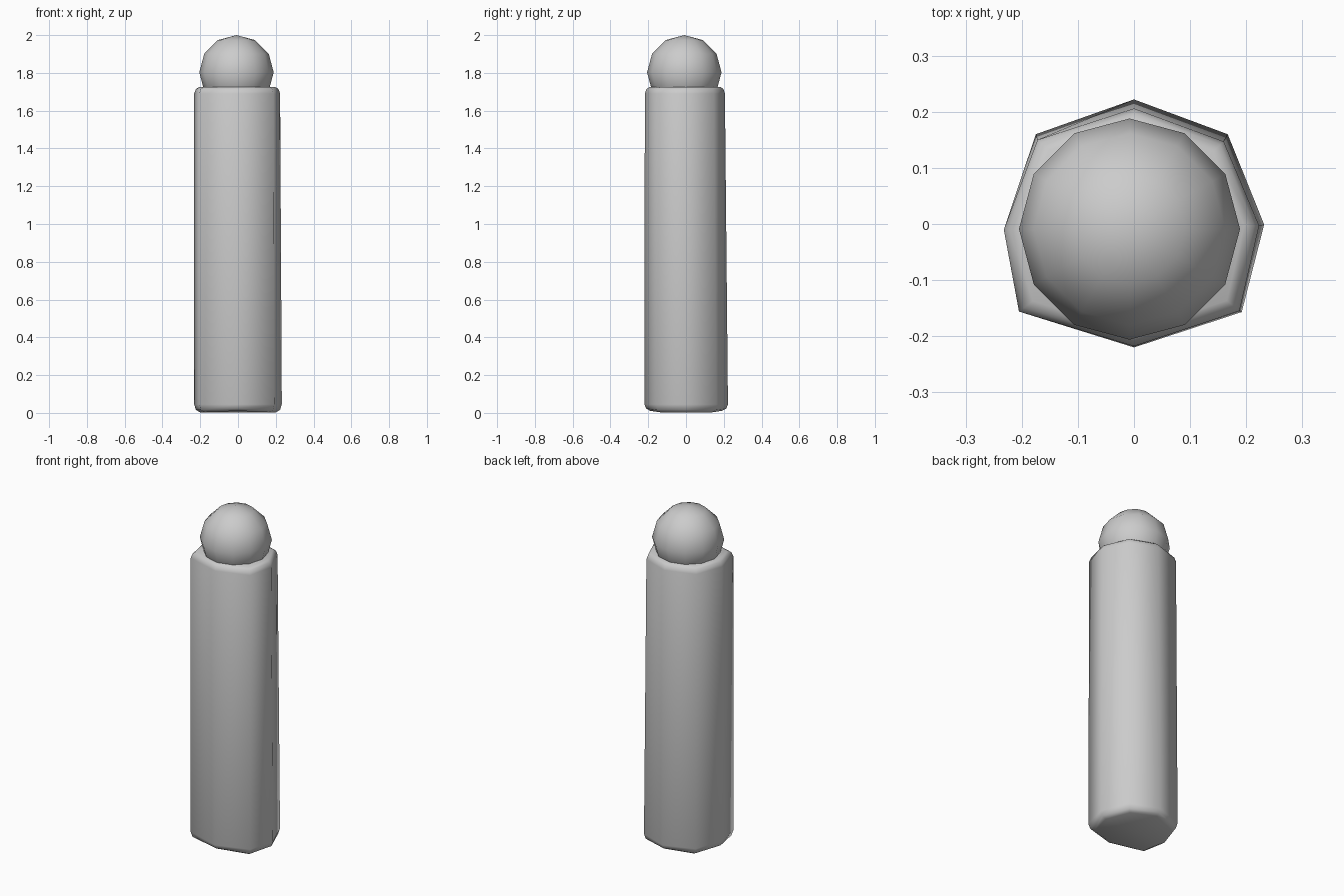
import bpy, bmesh, math

if "Cube" in bpy.data.objects:
    bpy.data.objects.remove(bpy.data.objects["Cube"])

# Slightly irregular octagon cross-sections, at the foot and at the shoulder
foot = [(0.232, -0.001), (0.167, 0.160), (0, 0.222), (-0.175, 0.160),
        (-0.232, -0.01), (-0.205, -0.156), (0, -0.220), (0.192, -0.157)]
shoulder = [(0.223, -0.003), (0.160, 0.147), (0, 0.206), (-0.172, 0.150),
            (-0.232, -0.01), (-0.205, -0.156), (0, -0.218), (0.188, -0.155)]


def loft(name, rings):
    """Skin a stack of (outline, scale, z) rings and cap both ends."""
    bm = bmesh.new()
    loops = [[bm.verts.new((x * s, y * s, z)) for x, y in outline]
             for outline, s, z in rings]
    for a, b in zip(loops, loops[1:]):
        for i in range(len(a)):
            j = (i + 1) % len(a)
            bm.faces.new((a[i], a[j], b[j], b[i]))
    bm.faces.new(loops[0][::-1])
    bm.faces.new(loops[-1])
    me = bpy.data.meshes.new(name)
    bm.to_mesh(me)
    bm.free()
    ob = bpy.data.objects.new(name, me)
    bpy.context.collection.objects.link(ob)
    return ob


def smooth(ob, angle):
    bpy.ops.object.select_all(action='DESELECT')
    ob.select_set(True)
    bpy.context.view_layer.objects.active = ob
    bpy.ops.object.shade_smooth_by_angle(angle=math.radians(angle))


# Tall post with rounded top and bottom rims
post = loft("post", [(foot, 0.86, 0.003), (foot, 0.96, 0.015), (foot, 1.0, 0.045),
                     (shoulder, 1.0, 1.69), (shoulder, 0.96, 1.715),
                     (shoulder, 0.88, 1.726)])
# Front and back foot corners lift slightly
for v in post.data.vertices:
    if v.co.z < 0.02 and abs(v.co.x) < 0.01:
        v.co.z += 0.008
smooth(post, 60)

# Low-poly ball sunk into the top of the post
bpy.ops.mesh.primitive_uv_sphere_add(segments=12, ring_count=6, radius=0.197,
                                     location=(-0.008, -0.009, 1.803))
ball = bpy.context.object
ball.name = "ball"
smooth(ball, 60)
